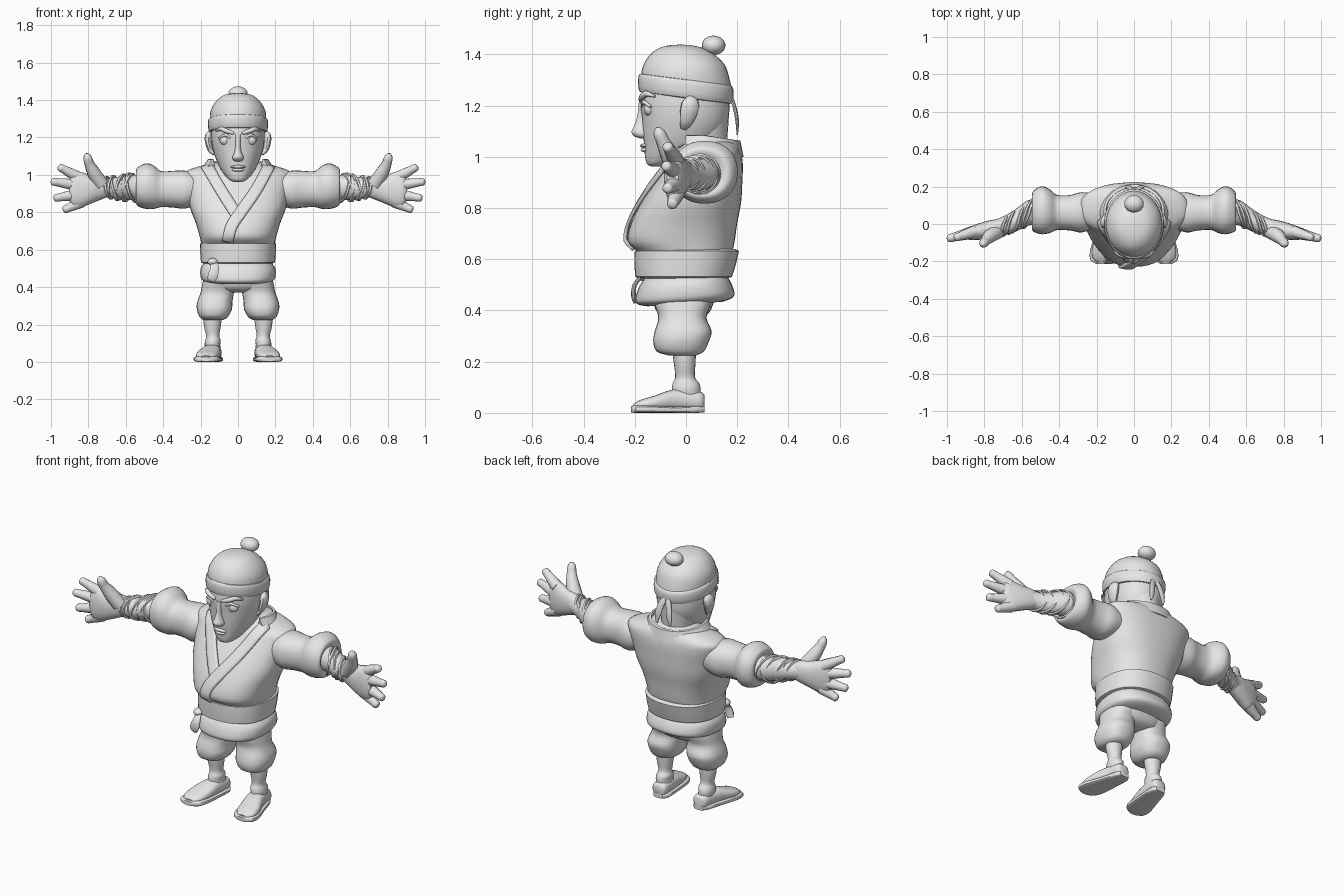
import bpy, bmesh, math
from mathutils import Vector
from mathutils.bvhtree import BVHTree

clay = bpy.data.materials.new("clay_grey")
clay.diffuse_color = (0.8, 0.8, 0.8, 1)


def finish(name, bm, mirror=False, angle=40, solid=0):
    bmesh.ops.recalc_face_normals(bm, faces=bm.faces)
    me = bpy.data.meshes.new(name)
    bm.to_mesh(me)
    ob = bpy.data.objects.new(name, me)
    bpy.context.collection.objects.link(ob)
    me.materials.append(clay)
    bpy.ops.object.select_all(action='DESELECT')
    ob.select_set(True)
    bpy.context.view_layer.objects.active = ob
    bpy.ops.object.shade_smooth_by_angle(angle=math.radians(angle))
    if solid:
        m = ob.modifiers.new("thickness", 'SOLIDIFY')
        m.thickness, m.offset = solid, 0
    if mirror:
        ob.modifiers.new("mirror", 'MIRROR')
    return ob


def smooth_rows(rows, k):
    # Catmull-Rom between rows of numbers
    if k < 2:
        return [tuple(r) for r in rows]
    out, n = [], len(rows)
    for i in range(n - 1):
        a, b, c, d = rows[max(i - 1, 0)], rows[i], rows[i + 1], rows[min(i + 2, n - 1)]
        for j in range(k):
            t = j / k
            out.append(tuple(0.5 * (2 * q + (r - p) * t + (2 * p - 5 * q + 4 * r - s) * t * t
                       + (3 * q - p - 3 * r + s) * t ** 3) for p, q, r, s in zip(a, b, c, d)))
    return out + [tuple(rows[-1])]


def skin(bm, rings, cap=True):
    vs = [[bm.verts.new(p) for p in r] for r in rings]
    n = len(vs[0])
    for a, b in zip(vs, vs[1:]):
        for i in range(n):
            bm.faces.new((a[i], a[(i + 1) % n], b[(i + 1) % n], b[i]))
    if cap:
        bm.faces.new(vs[0])
        bm.faces.new(vs[-1])


def unit_ring(n, p):
    f = lambda c: math.copysign(abs(c) ** (2 / p), c)
    return [(f(math.cos(2 * math.pi * i / n)), f(math.sin(2 * math.pi * i / n))) for i in range(n)]


def loft(name, axis, rows, n=28, p=2.0, k=3, tilt=0, mirror=False, angle=40):
    # rows: position on the axis, then the min and max of the two other axes
    bm, rings = bmesh.new(), []
    for t, u0, u1, v0, v1 in smooth_rows(rows, k):
        ring = []
        for cu, cv in unit_ring(n, p):
            u, v = (u0 + u1) / 2 + cu * (u1 - u0) / 2, (v0 + v1) / 2 + cv * (v1 - v0) / 2
            ring.append({'X': (t, u, v), 'Y': (u, t, v), 'Z': (u, v, t + tilt * v)}[axis])
        rings.append(ring)
    skin(bm, rings)
    return finish(name, bm, mirror, angle)


def column(name, rows, **kw):
    # upright body centred on x = 0; rows: z, half width, y front, y back
    return loft(name, 'Z', [(z, -w, w, a, b) for z, w, a, b in rows], **kw)


def tube(name, rows, flat=1.0, n=10, mirror=True, k=3, side=(0, 1, 0)):
    # rows: x, y, z, radius; flat scales the radius along the side direction
    rows = smooth_rows(rows, k)
    pts = [Vector(r[:3]) for r in rows]
    bm, rings = bmesh.new(), []
    for i, c in enumerate(pts):
        d = (pts[min(i + 1, len(pts) - 1)] - pts[max(i - 1, 0)]).normalized()
        v = d.cross(Vector(side)).normalized()
        u = v.cross(d)
        rings.append([c + (u * a * flat + v * b) * rows[i][3] for a, b in unit_ring(n, 2)])
    skin(bm, rings)
    return finish(name, bm, mirror, 50)


def ball(name, loc, r, mirror=False):
    bm = bmesh.new()
    bmesh.ops.create_uvsphere(bm, u_segments=20, v_segments=12, radius=1)
    for v in bm.verts:
        v.co = Vector([c * s + o for c, s, o in zip(v.co, r, loc)])
    return finish(name, bm, mirror)


# tunic, belt and skirt
tunic = column("tunic", [(.60, .18, -.17, .16), (.63, .195, -.19, .18), (.67, .205, -.228, .19),
    (.74, .225, -.215, .20), (.82, .255, -.175, .215), (.90, .27, -.125, .22), (.97, .285, -.075, .222),
    (1.015, .285, -.045, .215), (1.045, .21, -.005, .20), (1.065, .13, .03, .18)], n=40, p=2.4)
column("belt", [(.525, .18, -.17, .16), (.532, .198, -.198, .18), (.58, .202, -.202, .195),
    (.632, .203, -.20, .207), (.64, .19, -.185, .19)], n=32, p=2.3, k=1)
column("skirt", [(.425, .15, -.15, .14), (.435, .185, -.188, .175), (.455, .2, -.198, .19), (.50, .2, -.185, .175),
    (.53, .18, -.165, .155), (.54, .17, -.15, .14)], n=32, p=2.4, tilt=.06)
ball("belt_knot", (-.135, -.165, .535), (.028, .03, .02))
tube("belt_tail", [(-.13, -.175, .53, .02), (-.125, -.2, .50, .024), (-.135, -.205, .46, .028),
    (-.145, -.2, .435, .02)], flat=.35, mirror=False)

# lapels draped over the tunic front
bm = bmesh.new()
bm.from_mesh(tunic.data)
tree = BVHTree.FromBMesh(bm)
bm.free()


def lapel(name, pts, width, lift):
    pts = [Vector((x, 0, z)) for x, z in smooth_rows(pts, 6)]
    bm, prev = bmesh.new(), None
    for i, c in enumerate(pts):
        d = (pts[min(i + 1, len(pts) - 1)] - pts[max(i - 1, 0)]).normalized()
        row = []
        for t in (-1, -.5, 0, .5, 1):
            q = c + d.cross(Vector((0, 1, 0))) * t * width / 2
            hit = tree.ray_cast(Vector((q.x, -1, q.z)), Vector((0, 1, 0)))[0]
            if hit is None:
                hit = tree.find_nearest(Vector((q.x, -.02, q.z)))[0]
            row.append(bm.verts.new(hit + Vector((0, -lift, .003))))
        if prev:
            for a in range(4):
                bm.faces.new((prev[a], prev[a + 1], row[a + 1], row[a]))
        prev = row
    finish(name, bm, solid=.014)


lapel("under_lapel", [(-.17, 1.05), (-.10, .93), (-.05, .85), (-.005, .78)], .06, .004)
lapel("over_lapel", [(.17, 1.05), (.10, .92), (.01, .79), (-.035, .72), (-.055, .64)], .06, .01)

# collar standing around the back of the neck
bm, rings = bmesh.new(), []
for i in range(25):
    a = math.radians(-30 + 240 * i / 24)
    c, s = math.cos(a), math.sin(a)
    up = .02 * (1 - max(s, 0))
    rings.append([(r * c, .07 + q * s, z + up) for r, q, z in
                  ((.14, .115, 1.0), (.15, .125, 1.065), (.162, .142, 1.063), (.20, .155, 1.0))])
skin(bm, rings)
finish("collar", bm, angle=35)

# trousers, shins and shoes
column("trouser_seat", [(.37, .05, -.06, .05), (.39, .15, -.11, .09), (.44, .175, -.13, .11), (.48, .17, -.13, .11)], p=2.5)
loft("trouser_legs", 'Z', [(.225, .08, .185, -.07, .04), (.24, .055, .205, -.115, .07), (.28, .033, .22, -.128, .09),
    (.32, .03, .218, -.122, .10), (.37, .022, .20, -.108, .08), (.42, .015, .19, -.122, .095),
    (.46, .015, .18, -.13, .10)], p=2.4, mirror=True)
loft("shins", 'Z', [(.05, .09, .17, -.05, .055), (.09, .095, .178, -.055, .057), (.115, .093, .175, -.052, .052),
    (.14, .1, .17, -.042, .035), (.19, .092, .182, -.047, .037), (.25, .085, .185, -.055, .04)], n=20, mirror=True)
loft("shoe_soles", 'Y', [(-.215, .15, .195, .002, .026), (-.195, .11, .232, 0, .03), (-.14, .09, .235, 0, .03),
    (-.05, .085, .205, 0, .025), (.04, .08, .178, 0, .028), (.072, .10, .158, .002, .028)], n=20, p=4, k=2, mirror=True)
loft("shoe_uppers", 'Y', [(-.205, .145, .195, .015, .035), (-.18, .118, .222, .01, .05), (-.12, .10, .222, .01, .068),
    (-.05, .092, .195, .01, .092), (.02, .088, .178, .01, .088), (.06, .09, .172, .01, .082),
    (.072, .105, .155, .015, .07)], n=20, p=2.5, k=2, mirror=True)

# sleeves and forearms
loft("sleeves", 'X', [(.20, -.02, .16, .85, 1.0), (.28, -.045, .17, .82, 1.022), (.34, -.035, .155, .825, 1.022),
    (.41, -.032, .155, .828, 1.02), (.45, -.048, .185, .818, 1.05), (.49, -.055, .202, .818, 1.062),
    (.53, -.045, .185, .83, 1.045), (.545, -.03, .16, .85, 1.025), (.53, .0, .13, .88, .99)], p=2.2, mirror=True)
loft("forearms", 'X', [(.50, .0, .14, .865, 1.0), (.57, -.01, .125, .865, 1.0), (.64, -.045, .075, .87, .99),
    (.70, -.06, .04, .88, .98), (.74, -.065, .025, .88, .985)], n=20, mirror=True)
wraps = [(.565, .055, .25), (.585, .05, -.3), (.605, .038, .1), (.63, .02, -.25), (.65, .01, .3), (.675, -.003, -.1), (.69, -.01, .2)]
bm = bmesh.new()
for x, y, lean in wraps:
    r = .074 - .16 * (x - .56)
    rings = []
    for i in range(25):
        a = 2 * math.pi * i / 24
        rings.append([(x + lean * r * math.sin(a) - .35 * r * math.cos(a) + w, y + (r + h) * math.cos(a),
                       .932 + (r + h) * math.sin(a)) for w, h in ((-.009, 0), (-.005, .008), (.005, .008), (.009, 0))])
    skin(bm, rings, cap=False)
finish("wrist_wraps", bm, True)

# hands
loft("palms", 'X', [(.69, -.05, .03, .885, .98), (.74, -.065, .025, .865, .995), (.79, -.08, .015, .845, 1.0),
    (.84, -.085, .0, .825, 1.015), (.88, -.085, -.015, .83, 1.01), (.90, -.075, -.03, .86, .98)], n=20, p=2.3, mirror=True)
tube("thumbs", [(.73, -.04, .95, .04), (.77, -.065, 1.01, .037), (.795, -.09, 1.06, .027), (.805, -.105, 1.095, .023),
    (.808, -.11, 1.115, .008)])
for label, base, tip in (("index", (.85, -.04, .985), (.96, -.075, 1.045)), ("middle", (.86, -.045, .945), (1.0, -.08, .965)),
                         ("ring", (.86, -.042, .895), (.985, -.075, .875)), ("little", (.84, -.038, .855), (.935, -.055, .81))):
    a, b = Vector(base), Vector(tip)
    tube(label + "_fingers", [(*a.lerp(b, t), r) for t, r in ((0, .033), (.4, .028), (.7, .023), (.93, .02), (1, .008))])

# head and neck
column("neck", [(.96, .10, -.05, .16), (1.05, .09, -.04, .16), (1.12, .10, -.04, .165), (1.2, .11, -.04, .17)])
column("head", [(.962, .02, -.135, -.09), (.972, .045, -.152, -.06), (1.0, .072, -.16, .02), (1.04, .098, -.163, .09),
    (1.09, .12, -.168, .14), (1.15, .137, -.172, .165), (1.21, .143, -.178, .17), (1.28, .14, -.17, .165)], n=36, p=2.15)
loft("nose", 'Z', [(1.072, -.012, .012, -.18, -.15), (1.08, -.027, .027, -.202, -.14), (1.097, -.03, .03, -.213, -.14),
    (1.12, -.02, .02, -.203, -.14), (1.16, -.014, .014, -.19, -.14), (1.215, -.02, .02, -.184, -.14)], n=16)
ball("upper_lip", (0, -.16, 1.043), (.04, .02, .009))
ball("lower_lip", (0, -.157, 1.027), (.032, .02, .01))
ball("eyes", (.068, -.143, 1.185), (.03, .022, .026), True)
tube("upper_eyelids", [(.035, -.166, 1.19, .006), (.065, -.166, 1.214, .008), (.102, -.138, 1.195, .006)])
tube("eyebrows", [(.022, -.178, 1.222, .008), (.065, -.169, 1.236, .013), (.092, -.153, 1.246, .011),
    (.118, -.122, 1.235, .004)])
tube("ears", [(.13, -.01, 1.11, .012), (.148, .0, 1.135, .026), (.158, .012, 1.18, .036), (.156, .018, 1.215, .032),
    (.146, .015, 1.238, .01)], flat=.55, side=(1, .2, 0))

# cap with rolled band, pompom and tie ends
column("cap_crown", [(1.28, .15, -.178, .178), (1.33, .149, -.172, .166), (1.37, .134, -.155, .15),
    (1.405, .106, -.125, .112), (1.428, .07, -.08, .068), (1.437, .02, -.02, .02)], n=36, tilt=-.06)
column("cap_band", [(1.228, .13, -.155, .155), (1.231, .153, -.181, .178), (1.255, .16, -.187, .185), (1.285, .16, -.187, .186),
    (1.3, .155, -.18, .178), (1.303, .14, -.165, .165)], n=36, k=2, tilt=-.13)
ball("pompom", (0, .108, 1.435), (.052, .046, .038))
for label, x in (("left", .025), ("right", -.02)):
    tube("cap_tie_" + label, [(x * .3, .175, 1.235, .014), (x, .188, 1.20, .018), (x * 1.6, .2, 1.14, .018),
        (x * 1.9, .2, 1.085, .006)], flat=.4, mirror=False)
